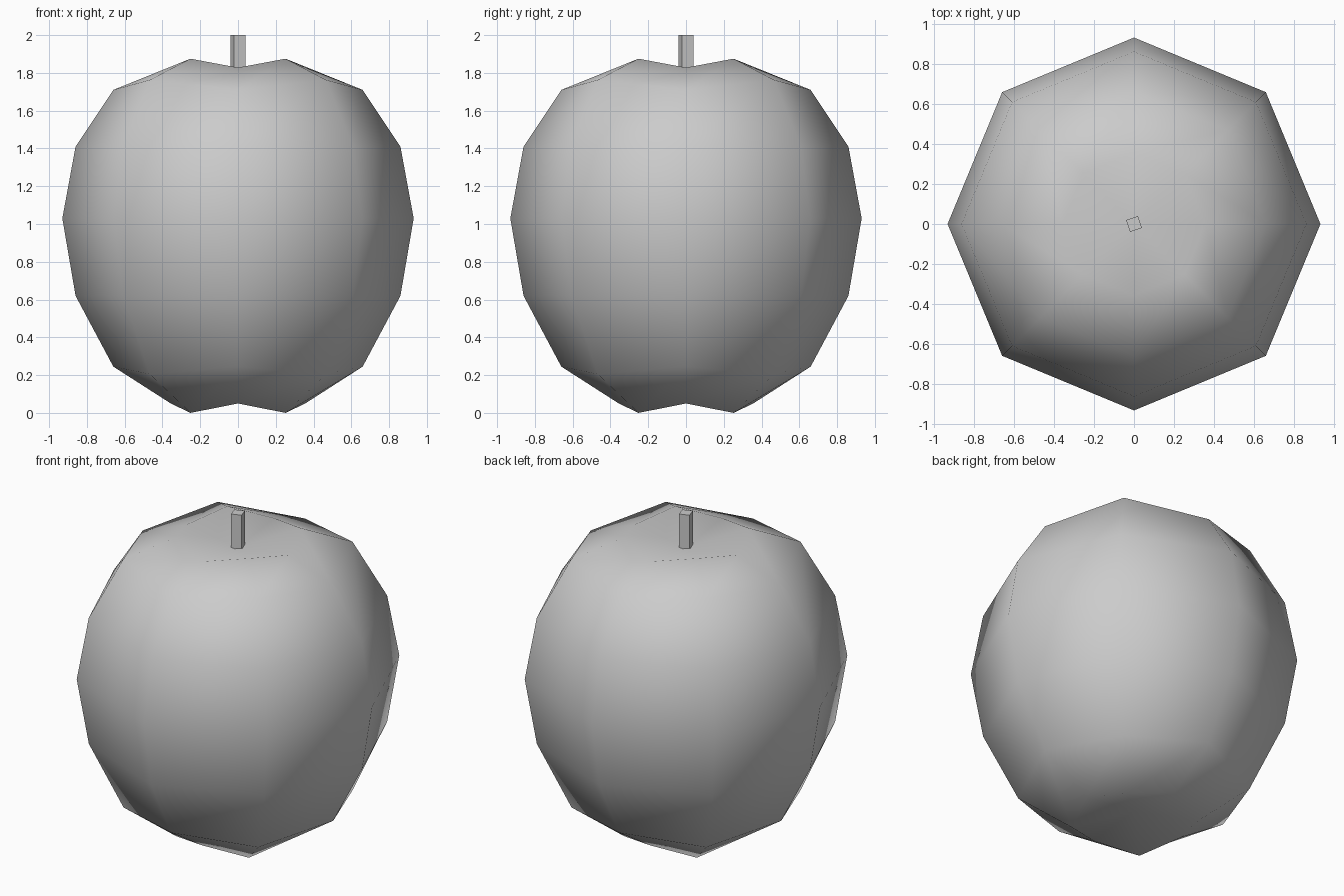
import bpy, bmesh
from math import cos, sin, pi, radians

cube = bpy.data.objects.get("Cube")
if cube:
    bpy.data.objects.remove(cube)

SIDES = 8


def make_material(name, color):
    mat = bpy.data.materials.new(name)
    mat.use_nodes = True
    mat.diffuse_color = color
    mat.node_tree.nodes["Principled BSDF"].inputs["Base Color"].default_value = color
    return mat


def make_object(name, bm, mat, smooth):
    bmesh.ops.recalc_face_normals(bm, faces=bm.faces)
    for face in bm.faces:
        face.smooth = smooth
    mesh = bpy.data.meshes.new(name)
    bm.to_mesh(mesh)
    bm.free()
    mesh.materials.append(mat)
    obj = bpy.data.objects.new(name, mesh)
    bpy.context.collection.objects.link(obj)
    return obj


grey = make_material("plain grey", (0.6, 0.6, 0.6, 1))

# Fruit body: rings of (radius, height on the axes, height on the diagonals)
rings = [(0.356, 0.05, 0.0), (0.66, 0.245, 0.205), (0.86, 0.62, 0.62),
         (0.93, 1.03, 1.03), (0.86, 1.41, 1.41), (0.66, 1.71, 1.763),
         (0.356, 1.828, 1.875)]
bm = bmesh.new()
loops = []
for radius, z_axis, z_diagonal in rings:
    loops.append([bm.verts.new((radius * cos(2 * pi * i / SIDES),
                                radius * sin(2 * pi * i / SIDES),
                                z_diagonal if i % 2 else z_axis))
                  for i in range(SIDES)])
bottom = bm.verts.new((0, 0, 0.09))
top = bm.verts.new((0, 0, 1.78))
for i in range(SIDES):
    j = (i + 1) % SIDES
    for low, high in zip(loops, loops[1:]):
        bm.faces.new((low[i], low[j], high[j], high[i]))
    # Dimples at both ends
    bm.faces.new((loops[0][j], loops[0][i], bottom))
    bm.faces.new((loops[-1][i], loops[-1][j], top))
make_object("fruit_body", bm, grey, True)

# Stem: square peg turned a little about its axis
bm = bmesh.new()
ends = [[bm.verts.new((0.044 * cos(radians(63 + 90 * i)),
                       0.044 * sin(radians(63 + 90 * i)), z))
         for i in range(4)] for z in (1.74, 2.0)]
for i in range(4):
    j = (i + 1) % 4
    bm.faces.new((ends[0][i], ends[0][j], ends[1][j], ends[1][i]))
for end in ends:
    bm.faces.new(end)
make_object("stem", bm, grey, False)
